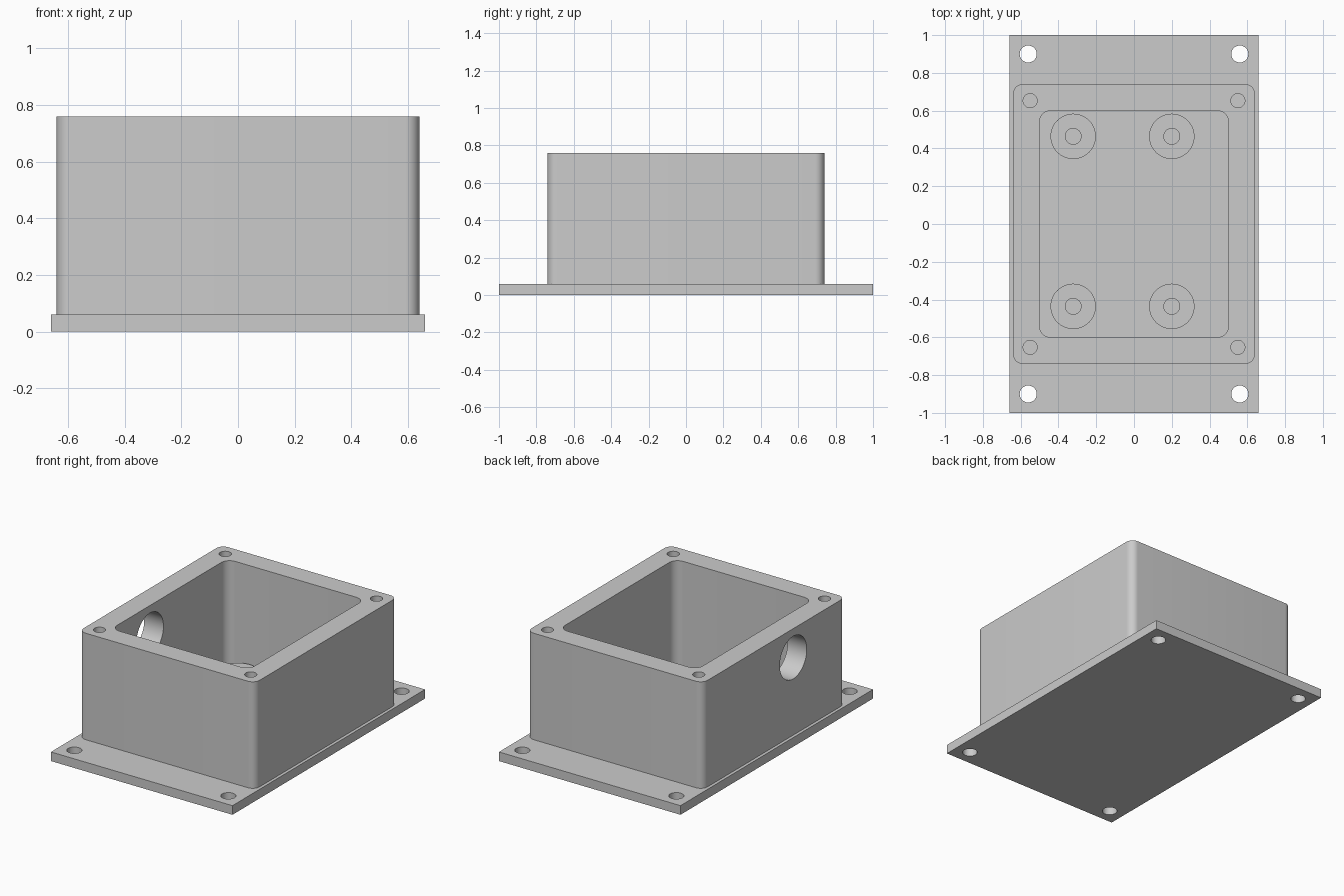
import bpy
import bmesh
from math import pi, cos, sin, radians
from mathutils import Matrix

default = bpy.data.objects.get("Cube")
if default:
    bpy.data.objects.remove(default, do_unlink=True)

grey = bpy.data.materials.new("plain grey")
grey.use_nodes = True
grey.diffuse_color = (0.6, 0.6, 0.6, 1)
grey.node_tree.nodes["Principled BSDF"].inputs["Base Color"].default_value = (0.6, 0.6, 0.6, 1)


def add_object(name, bm):
    bmesh.ops.recalc_face_normals(bm, faces=bm.faces)
    mesh = bpy.data.meshes.new(name)
    bm.to_mesh(mesh)
    bm.free()
    mesh.materials.append(grey)
    obj = bpy.data.objects.new(name, mesh)
    bpy.context.collection.objects.link(obj)
    return obj


def block(name, half_x, half_y, z0, z1, radius=0):
    """Upright slab, with rounded vertical corners when a radius is given."""
    bm = bmesh.new()
    steps = 10 if radius else 0
    outline = []
    for i, (sx, sy) in enumerate([(1, 1), (-1, 1), (-1, -1), (1, -1)]):
        for k in range(steps + 1):
            a = (i + k / max(steps, 1)) * pi / 2
            outline.append(bm.verts.new((sx * (half_x - radius) + radius * cos(a),
                                         sy * (half_y - radius) + radius * sin(a), z0)))
    base = bm.faces.new(outline)
    top = bmesh.ops.extrude_face_region(bm, geom=[base], use_keep_orig=True)["geom"]
    moved = [v for v in top if isinstance(v, bmesh.types.BMVert)]
    bmesh.ops.translate(bm, verts=moved, vec=(0, 0, z1 - z0))
    return add_object(name, bm)


def cylinder(name, x, y, z0, z1, radius, sideways=False):
    """Upright cylinder, or one along x centred at the given heights' middle."""
    bm = bmesh.new()
    place = Matrix.Translation((x, y, (z0 + z1) / 2))
    depth = z1 - z0
    if sideways:
        place = place @ Matrix.Rotation(pi / 2, 4, 'Y')
    bmesh.ops.create_cone(bm, cap_ends=True, segments=48, radius1=radius,
                          radius2=radius, depth=depth, matrix=place)
    return add_object(name, bm)


def activate(obj):
    bpy.ops.object.select_all(action='DESELECT')
    obj.select_set(True)
    bpy.context.view_layer.objects.active = obj


def cut(obj, cutters):
    """Subtract each cutter for good, then shade the part."""
    activate(obj)
    for cutter in cutters:
        mod = obj.modifiers.new("cut", 'BOOLEAN')
        mod.operation = 'DIFFERENCE'
        mod.solver = 'EXACT'
        mod.object = cutter
        bpy.ops.object.modifier_apply(modifier=mod.name)
        bpy.data.objects.remove(cutter, do_unlink=True)
    activate(obj)
    bpy.ops.object.shade_smooth_by_angle(angle=radians(30))


corners = [(sx, sy) for sx in (-1, 1) for sy in (-1, 1)]
PLATE_TOP, RIM = 0.06, 0.76

# Mounting plate with four through holes
plate = block("base_plate", 0.66, 1.0, 0, PLATE_TOP)
cut(plate, [cylinder("plate_hole", 0.56 * sx, 0.9 * sy, -0.1, 0.2, 0.045)
            for sx, sy in corners])

# Box walls with the cavity, blind lid screw holes and a cable opening
walls = block("box_walls", 0.64, 0.74, PLATE_TOP, RIM, 0.05)
cutters = [block("cavity", 0.5, 0.6, -0.1, 1, 0.06)]
cutters += [cylinder("screw_hole", 0.55 * sx, 0.653 * sy, RIM - 0.4, 1, 0.037)
            for sx, sy in corners]
cutters.append(cylinder("cable_opening", -0.57, -0.2, 0.42, 0.72, 0.14, sideways=True))
cut(walls, cutters)

# Standoffs on the cavity floor, each with a pilot hole
for x, side in ((-0.322, "right"), (0.2, "left")):
    for y, end in ((0.464, "back"), (-0.436, "front")):
        boss = cylinder(f"standoff_{end}_{side}", x, y, PLATE_TOP, 0.12, 0.12)
        cut(boss, [cylinder("pilot_hole", x, y, -0.1, 0.3, 0.042)])
